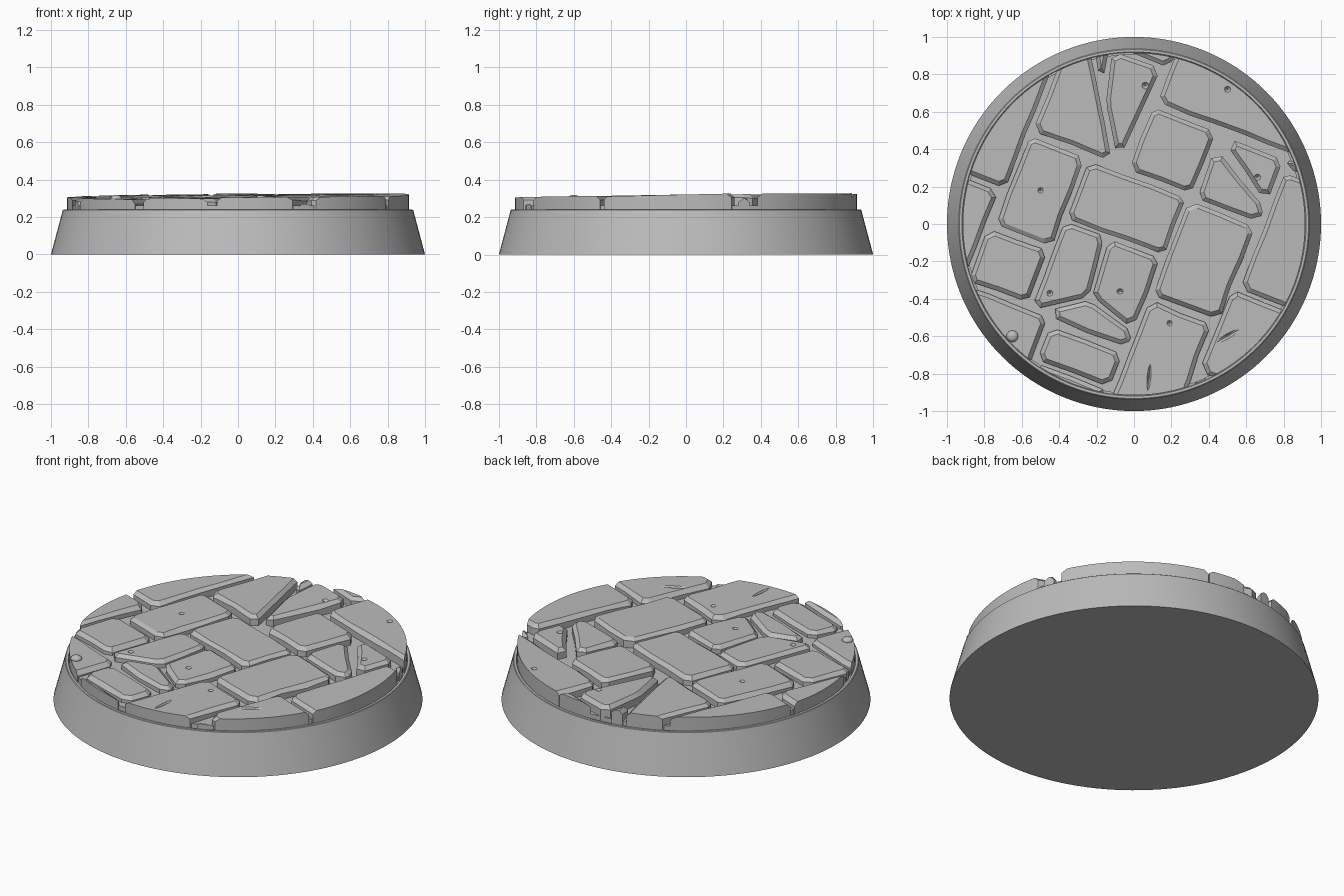
import bpy, bmesh, math, random
from mathutils import Vector, Matrix

random.seed(4)
if "Cube" in bpy.data.objects:
    bpy.data.objects.remove(bpy.data.objects["Cube"])

RIM = 0.915            # radius of the paved disc
TURN = Matrix.Rotation(math.radians(-21), 2)   # direction of the paving rows

stone_grey = bpy.data.materials.new("stone_grey")
stone_grey.use_nodes = True
GREY = (0.5, 0.5, 0.5, 1)
stone_grey.diffuse_color = GREY
stone_grey.node_tree.nodes["Principled BSDF"].inputs["Base Color"].default_value = GREY


def make_object(name, bm):
    mesh = bpy.data.meshes.new(name)
    bmesh.ops.recalc_face_normals(bm, faces=bm.faces[:])
    bm.to_mesh(mesh)
    bm.free()
    mesh.materials.append(stone_grey)
    obj = bpy.data.objects.new(name, mesh)
    bpy.context.collection.objects.link(obj)
    return obj


def smooth(obj, degrees):
    bpy.ops.object.select_all(action="DESELECT")
    obj.select_set(True)
    bpy.context.view_layer.objects.active = obj
    bpy.ops.object.shade_smooth_by_angle(angle=math.radians(degrees))


def lathe(name, profile, segments=128):
    bm = bmesh.new()
    rings = []
    for r, z in profile:
        rings.append([bm.verts.new((r * math.cos(a), r * math.sin(a), z))
                      for a in (math.tau * i / segments for i in range(segments))])
    for low, high in zip(rings, rings[1:]):
        for i in range(segments):
            j = (i + 1) % segments
            bm.faces.new((low[i], low[j], high[j], high[i]))
    bm.faces.new(rings[0][::-1])
    bm.faces.new(rings[-1])
    return make_object(name, bm)


def surface(x, y):
    return 0.312 + 0.006 * x + 0.012 * y


def clip(poly, a, b, inset=0.0):
    """Keep the part of a polygon to the left of the line a-b."""
    normal = Vector((a.y - b.y, b.x - a.x)).normalized()
    side = [(p - a).dot(normal) - inset for p in poly]
    out = []
    for i, p in enumerate(poly):
        j = (i + 1) % len(poly)
        if side[i] >= 0:
            out.append(p)
        if side[i] * side[j] < 0:
            out.append(p.lerp(poly[j], side[i] / (side[i] - side[j])))
    return out


def worn_outline(poly):
    """Shrink the outline, cut its corners and make its edges uneven."""
    full = poly
    for i, p in enumerate(full):
        poly = clip(poly, p, full[(i + 1) % len(full)], 0.012)
    poly = [p for i, p in enumerate(poly) if (p - poly[i - 1]).length > 0.05]
    out = []
    n = len(poly)
    for i, p in enumerate(poly):
        ends = []
        to_prev, to_next = poly[i - 1] - p, poly[(i + 1) % n] - p
        half = max(to_prev.angle(to_next) / 2, 0.05)
        for way in (to_prev, to_next):
            cut = min(0.024 / math.sin(half) * random.uniform(0.9, 1.3), 0.4 * way.length)
            ends.append(p + way.normalized() * cut)
        out += ends
    worn = []
    for i, p in enumerate(out):
        q = out[(i + 1) % len(out)]
        steps = max(1, int((q - p).length / 0.13))
        for k in range(steps):
            shift = Vector((random.uniform(-1, 1), random.uniform(-1, 1))) * 0.005
            worn.append(p.lerp(q, k / steps) + shift)
    return worn


def add_stone(target, poly, drop=0.0):
    if len(poly) < 3:
        return
    outline = worn_outline(poly)
    if len(outline) < 3:
        return
    bm = bmesh.new()
    base = bm.faces.new([bm.verts.new((p.x, p.y, 0.22)) for p in outline])
    top = bmesh.ops.extrude_face_region(bm, geom=[base], use_keep_orig=True)["geom"]
    cap = next(g for g in top if isinstance(g, bmesh.types.BMFace))
    bmesh.ops.recalc_face_normals(bm, faces=bm.faces[:])
    shoulder = list(cap.verts)
    bmesh.ops.inset_individual(bm, faces=[cap], thickness=0.022, use_even_offset=True)
    # sloped shoulder and slightly tilted top
    mid = sum(outline, Vector((0, 0))) / len(outline)
    tilt = Vector((random.uniform(-1, 1), random.uniform(-1, 1))) * 0.012
    lift = random.uniform(-0.004, 0.004) - drop
    for v in list(cap.verts):
        v.co.z = surface(v.co.x, v.co.y) + lift + tilt.dot(v.co.xy - mid)
    for v in shoulder:
        v.co.z = surface(v.co.x, v.co.y) + lift + tilt.dot(v.co.xy - mid) - random.uniform(0.014, 0.026)
    # trim to the round rim
    for i in range(96):
        a = math.tau * i / 96
        out = Vector((math.cos(a), math.sin(a), 0))
        if bm.verts and max(v.co.dot(out) for v in bm.verts) > RIM + 0.0001:
            bmesh.ops.bisect_plane(bm, geom=bm.verts[:] + bm.edges[:] + bm.faces[:], dist=0.00001,
                                   plane_co=out * RIM, plane_no=out, clear_outer=True)
            bmesh.ops.holes_fill(bm, edges=[e for e in bm.edges if e.is_boundary], sides=0)
    bmesh.ops.recalc_face_normals(bm, faces=bm.faces[:])
    piece = bpy.data.meshes.new("piece")
    bm.to_mesh(piece)
    bm.free()
    target.from_mesh(piece)
    bpy.data.meshes.remove(piece)


def slab(u0, u1, v0, v1):
    return [TURN @ Vector(c) for c in ((u0, v0), (u1, v0), (u1, v1), (u0, v1))]


# Tapered base with a small step and the mortar bed
smooth(lathe("tapered_base", [(1, 0), (0.937, 0.237), (0.933, 0.24), (0.92, 0.24),
                              (0.917, 0.234), (0.908, 0.234), (0.908, 0.262)]), 30)

# Whole paving stones, as extents along and across the rows
WHOLE = [
    (-.36, .22, -.11, .24), (-.70, -.36, -.28, .25), (-.45, -.11, .84, 1),
    (-.13, 1, .64, 1), (-.14, .24, .25, .63), (.64, 1, -.13, .56),
    (.22, .62, -.33, .23), (.6, 1, -.62, -.13), (.21, .59, -1, -.34),
    (-1, -.70, -.08, .7), (-1, -.73, -.6, -.08), (-.73, -.37, -.61, -.29),
    (-.8, -.24, -1, -.62), (-.23, .2, -.87, -.66), (-.23, .2, -1, -.87),
]
SUNKEN = [(.64, 1, .56, .64), (.6, 1, -1, -.62)]

# Cracked stones: extents, then the crack lines bounding each fragment
V = lambda x, y: Vector((x, y))
top_a, top_b, fork, fork_end = V(-.22, .9), V(-.10, .33), V(-.165, .66), V(-.13, .9)
hub, north, west, east = V(-.235, -.40), V(-.155, -.11), V(-.55, -.47), V(-.02, -.56)
diag_a, diag_b = V(.46, .4), V(.70, .10)
CRACKED = [
    ((-.69, -.15, .26, .84), [[(top_b, top_a)], [(top_a, top_b), (fork_end, fork)],
                              [(top_a, top_b), (fork, fork_end)]]),
    ((-.36, .21, -.64, -.11), [[(hub, north), (west, hub)], [(north, hub), (hub, east)],
                               [(hub, west), (east, hub)]]),
    ((.25, .63, .235, .62), [[(diag_a, diag_b)], [(diag_b, diag_a)]]),
]

paving = bmesh.new()
for extent in WHOLE:
    add_stone(paving, slab(*extent))
for extent in SUNKEN:
    add_stone(paving, slab(*extent), 0.025)
for extent, fragments in CRACKED:
    for lines in fragments:
        shape = slab(*extent)
        for a, b in lines:
            shape = clip(shape, a, b)
        add_stone(paving, shape)
stones = make_object("paving_stones", paving)

# Small pits and scratches: position, length, width, direction
MARKS = [(-.50, .18, 1, 1, 0), (.19, -.53, 1, 1, 0), (-.075, -.36, 1.2, 1, 0), (.06, .74, 1, 1, 0),
         (.5, .72, 1, 1, 0), (.66, .25, 1, 1, 0), (-.45, -.37, 1, 1, 0), (.08, -.82, 4, .6, 85),
         (.5, -.6, 4, .8, 30)]
marks = bmesh.new()
for x, y, length, width, angle in MARKS:
    place = (Matrix.Translation((x, y, surface(x, y) + 0.007))
             @ Matrix.Rotation(math.radians(angle), 4, "Z") @ Matrix.Diagonal((length, width, 1, 1)))
    bmesh.ops.create_cone(marks, cap_ends=True, segments=8, radius1=0.004, radius2=0.04,
                          depth=0.04, matrix=place)
cutter = make_object("pit_cutter", marks)
cutter.hide_render = True
carve = stones.modifiers.new("pits", "BOOLEAN")
carve.operation, carve.solver, carve.object = "DIFFERENCE", "EXACT", cutter
bpy.context.view_layer.objects.active = stones
bpy.ops.object.modifier_apply(modifier=carve.name)
bpy.data.objects.remove(cutter)
smooth(stones, 15)

# Loose pebble
pebble = bmesh.new()
bmesh.ops.create_icosphere(pebble, subdivisions=2, radius=0.032,
                           matrix=Matrix.Translation((-.65, -.6, .3)) @ Matrix.Diagonal((1, 1, .6, 1)))
smooth(make_object("pebble", pebble), 40)
